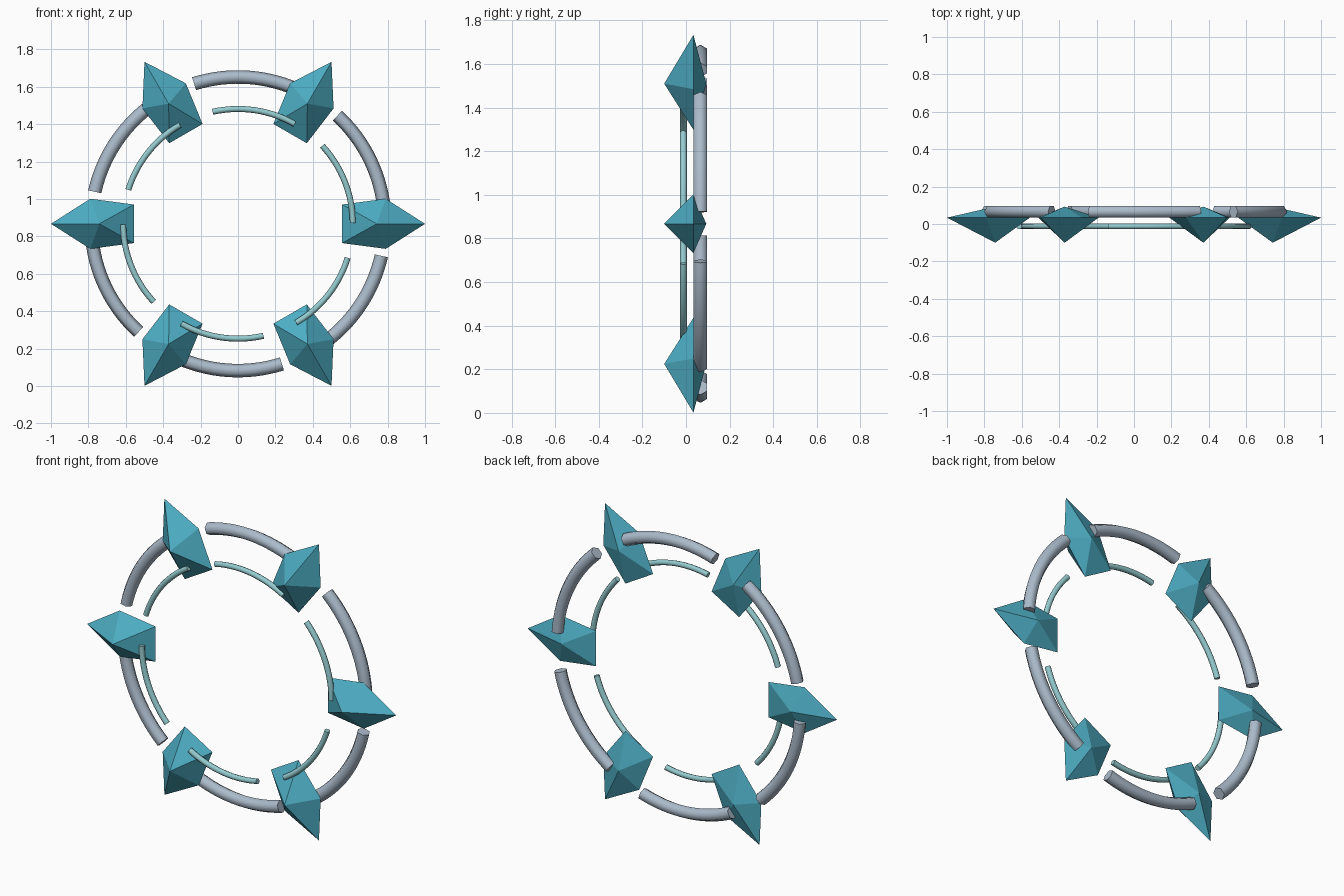
import bpy, bmesh
from math import sin, cos, radians, pi

CENTRE_Z = 0.867

cube = bpy.data.objects.get("Cube")
if cube:
    bpy.data.objects.remove(cube, do_unlink=True)


def material(name, rgb):
    m = bpy.data.materials.new(name)
    m.use_nodes = True
    colour = (*rgb, 1)
    m.diffuse_color = colour
    m.node_tree.nodes["Principled BSDF"].inputs["Base Color"].default_value = colour
    return m


def finish(name, bm, mat, smooth=False):
    bmesh.ops.recalc_face_normals(bm, faces=bm.faces)
    mesh = bpy.data.meshes.new(name)
    bm.to_mesh(mesh)
    bm.free()
    mesh.materials.append(mat)
    ob = bpy.data.objects.new(name, mesh)
    ob.location.z = CENTRE_Z
    bpy.context.collection.objects.link(ob)
    if smooth:
        bpy.ops.object.select_all(action='DESELECT')
        ob.select_set(True)
        bpy.context.view_layer.objects.active = ob
        bpy.ops.object.shade_smooth_by_angle(angle=radians(70))
    return ob


def polar(radius, angle, y):
    return (radius * cos(angle), y, radius * sin(angle))


def arc_tube(name, start, end, radius, thickness, y, sides, mat, steps=16):
    """Tube bent along part of a circle facing the front, capped at both ends."""
    bm = bmesh.new()
    rings = []
    for i in range(steps + 1):
        a = radians(start + (end - start) * i / steps)
        turns = [2 * pi * k / sides for k in range(sides)]
        rings.append([bm.verts.new(polar(radius + thickness * cos(t), a,
                                         y + thickness * sin(t))) for t in turns])
    for r0, r1 in zip(rings, rings[1:]):
        for k in range(sides):
            n = (k + 1) % sides
            bm.faces.new((r0[k], r0[n], r1[n], r1[k]))
    bm.faces.new(rings[0])
    bm.faces.new(rings[-1])
    return finish(name, bm, mat, smooth=True)


def crystal(name, angle, mat):
    """Five-sided pointed gem with a tall front peak and a low back peak."""
    outline = [(1.0, 0), (0.79, 0.134), (0.557, 0.103), (0.557, -0.103), (0.79, -0.134)]
    bm = bmesh.new()
    c, s = cos(radians(angle)), sin(radians(angle))

    def vert(r, t, y):
        return bm.verts.new((r * c - t * s, y, r * s + t * c))

    rim = [vert(r, t, 0.034) for r, t in outline]
    for peak in (vert(0.742, 0, -0.1), vert(0.742, 0, 0.093)):
        for k in range(5):
            bm.faces.new((rim[k], rim[(k + 1) % 5], peak))
    return finish(name, bm, mat)


gem_blue = material("gem blue", (0.075, 0.42, 0.55))
steel = material("pale steel", (0.41, 0.50, 0.60))
aqua = material("pale aqua", (0.30, 0.60, 0.63))

# Six repeats of gem, thick outer arc and thin inner arc
for i in range(6):
    a = 60 * i
    crystal(f"crystal_{i + 1}", a, gem_blue)
    arc_tube(f"outer_arc_{i + 1}", a + 4, a + 47.4, 0.785, 0.036, 0.066, 6, steel)
    arc_tube(f"inner_arc_{i + 1}", a + 0.4, a + 42.8, 0.614, 0.016, -0.012, 8, aqua)
